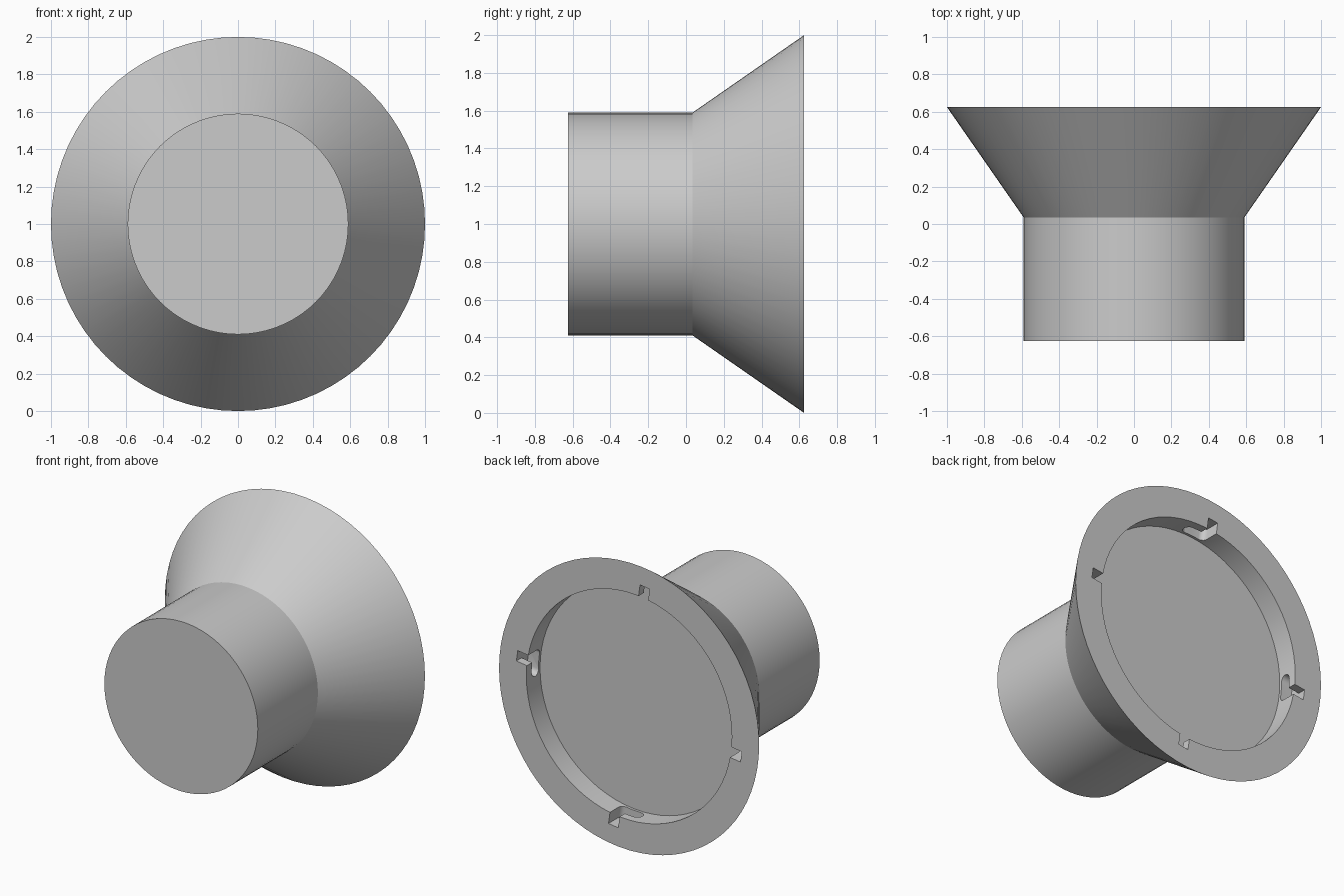
import bpy, bmesh, math
from mathutils import Vector, Matrix

cube = bpy.data.objects.get("Cube")
if cube:
    bpy.data.objects.remove(cube)

SEGMENTS = 72
CENTRE = Vector((0, 0, 1))
BACK = 0.625
RECESS_RADIUS, RECESS_DEPTH = 0.79, 0.15
NOTCH_RADIUS, NOTCH_HALF = 0.87, 0.0375
SLOT_Y, SLOT_TRAVEL = 0.53, 0.11

grey = bpy.data.materials.new("light grey")
grey.use_nodes = True
colour = (0.6, 0.6, 0.6, 1)
grey.diffuse_color = colour
grey.node_tree.nodes["Principled BSDF"].inputs["Base Color"].default_value = colour


def make_object(name, bm):
    bmesh.ops.recalc_face_normals(bm, faces=bm.faces)
    mesh = bpy.data.meshes.new(name)
    bm.to_mesh(mesh)
    bm.free()
    mesh.materials.append(grey)
    obj = bpy.data.objects.new(name, mesh)
    bpy.context.collection.objects.link(obj)
    return obj


# Flared body: one profile of (radius, y) turned around the y axis
profile = [(0, -BACK), (0.59, -BACK), (0.59, 0.035), (1, BACK),
           (RECESS_RADIUS, BACK), (RECESS_RADIUS, BACK - RECESS_DEPTH),
           (0, BACK - RECESS_DEPTH)]
bm = bmesh.new()
points = [bm.verts.new(CENTRE + Vector((r, y, 0))) for r, y in profile]
edges = [bm.edges.new(pair) for pair in zip(points, points[1:])]
bmesh.ops.spin(bm, geom=points + edges, cent=CENTRE, axis=(0, 1, 0),
               angle=math.tau, steps=SEGMENTS, use_duplicate=False)
bmesh.ops.remove_doubles(bm, verts=bm.verts, dist=0.0005)
bmesh.ops.dissolve_limit(bm, angle_limit=0.01, verts=bm.verts, edges=bm.edges)
body = make_object("flared_body", bm)


# Bayonet cutter: entry notch leading into a round-ended sideways slot
def arc(t, start, end, steps=8):
    for i in range(steps + 1):
        a = math.radians(start + (end - start) * i / steps)
        yield t + NOTCH_HALF * math.cos(a), SLOT_Y + NOTCH_HALF * math.sin(a)


outline = [(NOTCH_HALF, BACK + 0.1), (-NOTCH_HALF, BACK + 0.1),
           (-NOTCH_HALF, SLOT_Y + NOTCH_HALF),
           *arc(-SLOT_TRAVEL, 90, 270), *arc(0, -90, 0)]
bm = bmesh.new()
for quarter in range(4):
    turn = Matrix.Rotation(-math.radians(8 + 90 * quarter), 3, "Y")
    face = bm.faces.new([bm.verts.new(CENTRE + turn @ Vector((0.7, y, t)))
                         for t, y in outline])
    grown = bmesh.ops.extrude_face_region(bm, geom=[face], use_keep_orig=True)
    moved = [v for v in grown["geom"] if isinstance(v, bmesh.types.BMVert)]
    bmesh.ops.translate(bm, verts=moved,
                        vec=turn @ Vector((NOTCH_RADIUS - 0.7, 0, 0)))
cutter = make_object("bayonet_cutter", bm)
cutter.hide_render = True

# Cut the four notches, then discard the cutter
cut = body.modifiers.new("bayonet_notches", "BOOLEAN")
cut.operation = "DIFFERENCE"
cut.solver = "EXACT"
cut.object = cutter
bpy.ops.object.select_all(action="DESELECT")
bpy.context.view_layer.objects.active = body
body.select_set(True)
bpy.ops.object.modifier_apply(modifier=cut.name)
bpy.data.objects.remove(cutter)
bpy.ops.object.shade_smooth_by_angle(angle=math.radians(25))
